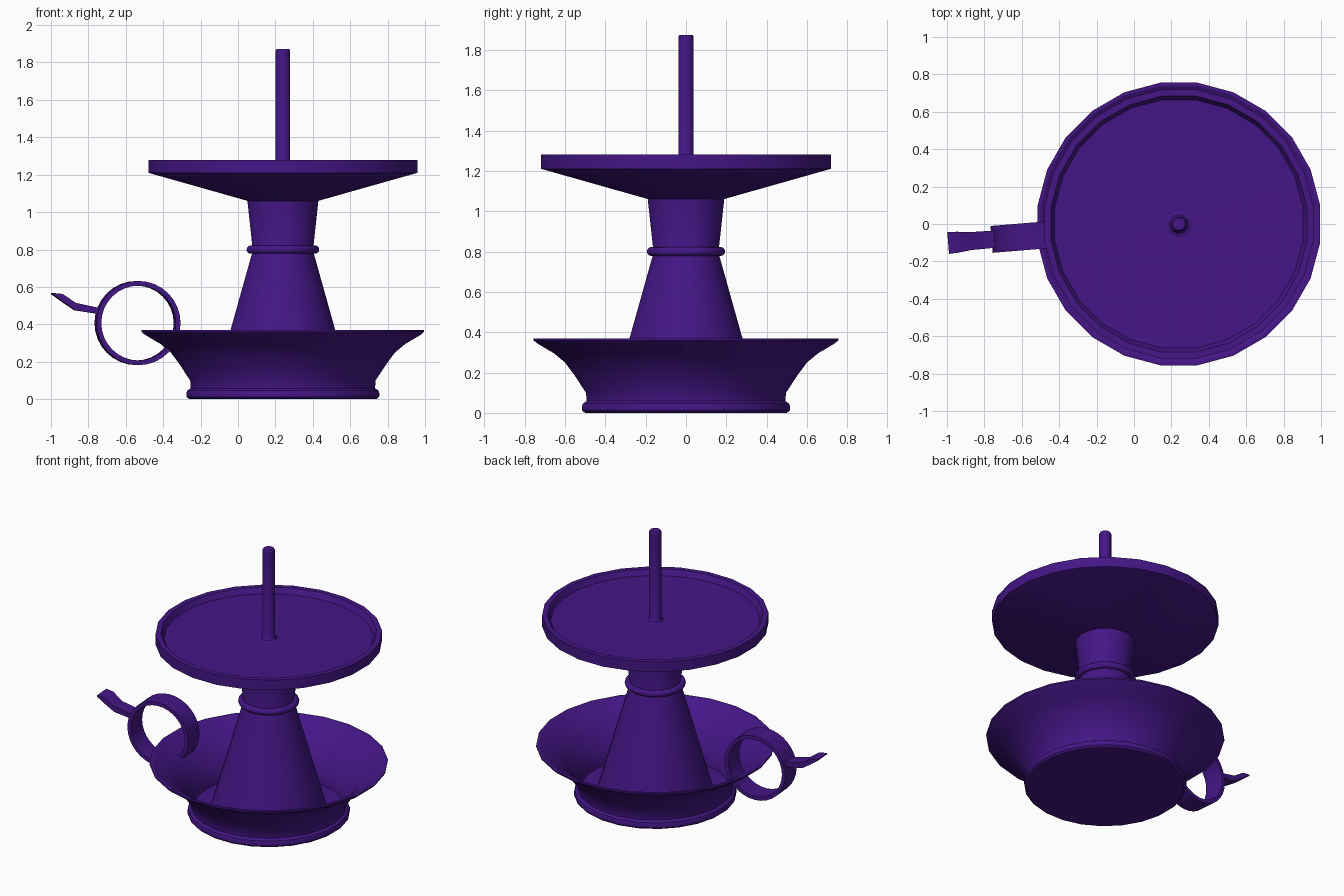
import bpy, bmesh
from math import sin, cos, pi, radians
from mathutils import Matrix

if "Cube" in bpy.data.objects:
    bpy.data.objects.remove(bpy.data.objects["Cube"])

AXIS = Matrix.Translation((0.24, 0, 0))
HANDLE = AXIS @ Matrix.Rotation(radians(4.7), 4, 'Z')   # handle is turned slightly about the lamp axis

purple = bpy.data.materials.new("purple")
purple.diffuse_color = (0.058, 0.008, 0.24, 1)
purple.use_nodes = True
purple.node_tree.nodes["Principled BSDF"].inputs["Base Color"].default_value = purple.diffuse_color


def finish(name, bm, matrix):
    bmesh.ops.remove_doubles(bm, verts=bm.verts, dist=1e-5)
    bmesh.ops.recalc_face_normals(bm, faces=bm.faces)
    bm.transform(matrix)
    mesh = bpy.data.meshes.new(name)
    bm.to_mesh(mesh)
    bm.free()
    mesh.materials.append(purple)
    ob = bpy.data.objects.new(name, mesh)
    bpy.context.collection.objects.link(ob)
    bpy.ops.object.select_all(action='DESELECT')
    ob.select_set(True)
    bpy.context.view_layer.objects.active = ob
    bpy.ops.object.shade_smooth_by_angle(angle=radians(30))


def lathe(name, profile, sides=24):
    """Turn an (r, z) profile around the lamp axis."""
    bm = bmesh.new()
    rings = [[bm.verts.new((r * cos(a), r * sin(a), z))
              for a in ((i + 0.5) * 2 * pi / sides for i in range(sides))]
             for r, z in profile]
    for lo, hi in zip(rings, rings[1:]):
        for i in range(sides):
            j = (i + 1) % sides
            bm.faces.new((lo[i], lo[j], hi[j], hi[i]))
    finish(name, bm, AXIS)


def sweep(name, sections, closed):
    """Skin a list of 4-point sections."""
    bm = bmesh.new()
    loops = [[bm.verts.new(p) for p in s] for s in sections]
    n = len(loops)
    for k in range(n if closed else n - 1):
        a, b = loops[k], loops[(k + 1) % n]
        for i in range(4):
            j = (i + 1) % 4
            bm.faces.new((a[i], a[j], b[j], b[i]))
    if not closed:
        bm.faces.new(loops[0])
        bm.faces.new(loops[-1])
    finish(name, bm, HANDLE)


# Drip bowl with rolled foot and flared wall
lathe("bowl", [(0, 0), (0.505, 0), (0.519, 0.012), (0.521, 0.03), (0.515, 0.047), (0.497, 0.058),
               (0.50, 0.10), (0.56, 0.19), (0.605, 0.25), (0.66, 0.295), (0.745, 0.345),
               (0.762, 0.36), (0.762, 0.37), (0.745, 0.37), (0.655, 0.318), (0.59, 0.265),
               (0.545, 0.20), (0.485, 0.11), (0.48, 0.05), (0, 0.05)])

# Conical stem, bead and neck
lathe("stem", [(0, 0.04), (0.375, 0.04), (0.285, 0.36), (0.165, 0.785),
               (0.175, 0.79), (0.165, 0.82), (0.193, 1.075), (0, 1.075)])
lathe("stem_bead", [(0.174 + 0.022 * cos(t), 0.80 + 0.022 * sin(t))
                    for t in (k * 2 * pi / 12 for k in range(13))])

# Candle pan with raised lip
lathe("candle_pan", [(0, 1.06), (0.19, 1.06), (0.725, 1.21), (0.725, 1.28), (0.69, 1.28),
                     (0.67, 1.242), (0.10, 1.235), (0, 1.235)])

# Candle spike with flared root
lathe("spike", [(0, 1.225), (0.075, 1.232), (0.05, 1.243), (0.039, 1.265),
                (0.039, 1.865), (0.034, 1.873), (0, 1.873)], 16)

# Finger ring
ring = []
for k in range(32):
    t = k * 2 * pi / 32
    ring.append([(-0.78 + r * cos(t), y, 0.407 + r * sin(t))
                 for r, y in ((0.225, -0.072), (0.225, 0.072), (0.2, 0.072), (0.2, -0.072))])
sweep("finger_ring", ring, True)

# Thumb tab: x, top z, bottom z, half width
tab = [(-0.985, 0.487, 0.455, 0.046), (-1.115, 0.515, 0.475, 0.048),
       (-1.185, 0.562, 0.522, 0.056), (-1.238, 0.568, 0.560, 0.059)]
sweep("thumb_tab", [[(x, -w, zt), (x, w, zt), (x, w, zb), (x, -w, zb)]
                    for x, zt, zb, w in tab], False)
